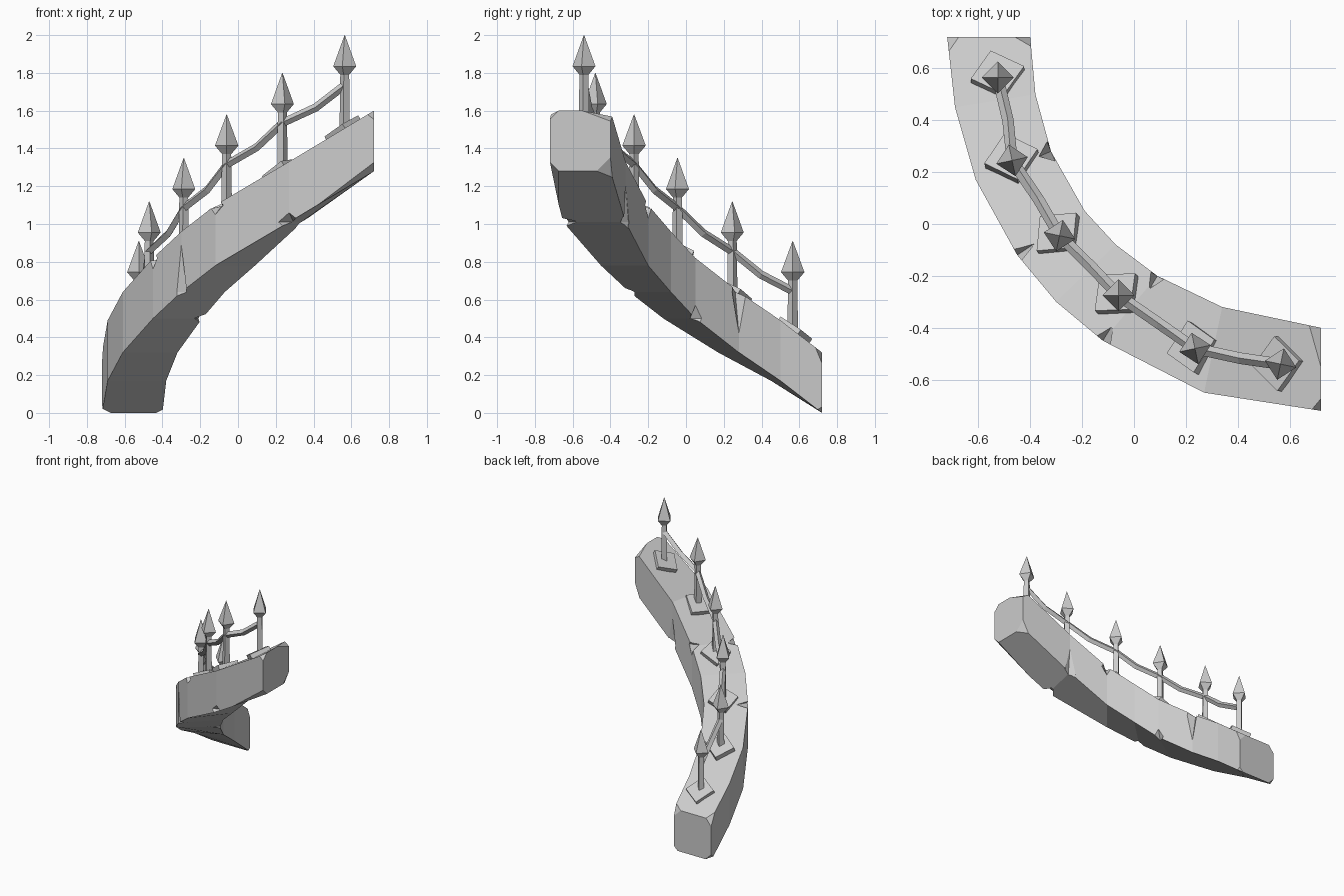
import bpy, bmesh, math
from mathutils import Vector, Matrix
from mathutils.bvhtree import BVHTree

if "Cube" in bpy.data.objects:
    bpy.data.objects.remove(bpy.data.objects["Cube"])

stone = bpy.data.materials.new("stone_grey")
stone.use_nodes = True
GREY = (0.6, 0.6, 0.6, 1)
stone.diffuse_color = GREY
stone.node_tree.nodes["Principled BSDF"].inputs["Base Color"].default_value = GREY


def to_object(name, bm):
    bmesh.ops.recalc_face_normals(bm, faces=bm.faces[:])
    mesh = bpy.data.meshes.new(name)
    bm.to_mesh(mesh)
    mesh.materials.append(stone)
    obj = bpy.data.objects.new(name, mesh)
    bpy.context.collection.objects.link(obj)
    return obj


def loft(bm, rings):
    """Skin a list of vertex rings and cap both ends."""
    loops = [[bm.verts.new(p) for p in ring] for ring in rings]
    for a, b in zip(loops, loops[1:]):
        for i in range(len(a)):
            j = (i + 1) % len(a)
            bm.faces.new((a[i], a[j], b[j], b[i]))
    bm.faces.new(loops[0])
    bm.faces.new(loops[-1])
    bmesh.ops.recalc_face_normals(bm, faces=bm.faces[:])
    bm.normal_update()


# Curved rising wall: outer edge, inner edge and underside height per station
HEIGHT = 0.32
outer = [(-.72, .72), (-.69, .45), (-.61, .17), (-.45, -.12),
         (-.30, -.30), (-.12, -.45), (.27, -.65), (.72, -.72)]
inner = [(-.40, .72), (-.38, .50), (-.32, .28), (-.19, .05),
         (-.07, -.08), (.09, -.20), (.34, -.32), (.72, -.40)]
under = [0, .17, .32, .50, .64, .78, 1.01, 1.28]
rings = [[(*o, z), (*i, z), (*i, z + HEIGHT), (*o, z + HEIGHT)]
         for o, i, z in zip(outer, inner, under)]
bm = bmesh.new()
loft(bm, rings)
surface = BVHTree.FromBMesh(bm)


def break_corner(corner, normal, depth):
    n = Vector(normal).normalized()
    cut = bmesh.ops.bisect_plane(bm, geom=bm.verts[:] + bm.edges[:] + bm.faces[:],
                                 plane_co=Vector(corner) - n * depth, plane_no=n,
                                 clear_outer=True)
    edges = [e for e in cut["geom_cut"] if isinstance(e, bmesh.types.BMEdge)]
    bmesh.ops.edgeloop_fill(bm, edges=edges)


# Broken corners on the two end faces
break_corner(rings[-1][0], (.6, -1, -1), .03)
break_corner(rings[-1][1], (1.5, .6, -.6), .025)
break_corner(rings[-1][2], (.5, .3, .8), .045)
break_corner(rings[-1][3], (.6, -1, 1), .03)
break_corner(rings[0][0], (-1, .7, -1), .03)
break_corner(rings[0][1], (1, .7, -1), .02)
break_corner(rings[0][2], (.6, 1.5, .6), .02)
break_corner(rings[0][3], (-1, 1.2, .8), .025)
wall = to_object("curved_wall", bm)
bm.free()

# Chipped notches: station, ring corner, half sizes along / across / up
chips = [(2, 2, (.045, .05, .22)), (3, 3, (.035, .08, .06)),
         (4, 0, (.04, .04, .25)), (5, 3, (.05, .07, .05)),
         (5, 2, (.04, .06, .07)), (6, 0, (.07, .08, .05)),
         (6, 1, (.05, .03, .20)), (3, 1, (.04, .05, .07))]
bm = bmesh.new()
for station, corner, size in chips:
    p = Vector(rings[station][corner])
    t = Vector(rings[station + 1][corner]) - Vector(rings[station - 1][corner])
    place = (Matrix.Translation(p) @ Matrix.Rotation(math.atan2(t.y, t.x), 4, 'Z')
             @ Matrix.Diagonal((*size, 1)))
    square = [Vector(v) for v in ((1, 0, 0), (0, 1, 0), (-1, 0, 0), (0, -1, 0))]
    belt = [bm.verts.new(place @ v) for v in square]
    for pole in (1, -1):
        tip = bm.verts.new(place @ Vector((0, 0, pole)))
        for i in range(4):
            bm.faces.new((belt[i], belt[(i + 1) % 4], tip))
cutter = to_object("chip_cutter", bm)
bm.free()
cutter.hide_render = True
boolean = wall.modifiers.new("chips", 'BOOLEAN')
boolean.operation = 'DIFFERENCE'
boolean.solver = 'EXACT'
boolean.object = cutter
bpy.context.view_layer.objects.active = wall
bpy.ops.object.modifier_apply(modifier=boolean.name)
bpy.data.objects.remove(cutter)

# Spear-topped posts: x, y, tip height, plate turn in degrees
posts = [(-.525, .565, .91, 60), (-.47, .245, 1.12, 60), (-.287, -.045, 1.35, 0),
         (-.06, -.275, 1.58, -3), (.235, -.48, 1.80, 56), (.565, -.54, 2.0, 50)]
joints = []
for n, (x, y, tip, turn) in enumerate(posts, 1):
    foot, normal, _, _ = surface.ray_cast(Vector((x, y, 3)), Vector((0, 0, -1)))

    # Square shaft with a pointed head
    bm = bmesh.new()
    profile = [(.028, foot.z - .03), (.026, tip - .30), (.024, tip - .21),
               (.062, tip - .165), (.001, tip)]
    spin = math.radians(12 * (n % 3 - 1))
    loft(bm, [[(x + r * math.cos(spin + k * math.pi / 2),
                y + r * math.sin(spin + k * math.pi / 2), z) for k in range(4)]
              for r, z in profile])
    to_object(f"post_{n}", bm)
    bm.free()

    # Foot plate lying on the slope
    bm = bmesh.new()
    tilt = Vector((0, 0, 1)).rotation_difference(normal).to_matrix().to_4x4()
    bmesh.ops.create_cube(bm, size=1, matrix=Matrix.Translation(foot + normal * .012)
                          @ tilt @ Matrix.Rotation(math.radians(turn), 4, 'Z')
                          @ Matrix.Diagonal((.15, .15, .045, 1)))
    to_object(f"foot_plate_{n}", bm)
    bm.free()
    joints.append(Vector((x, y, tip - .265)))

# Sagging handrail with a square section
path = [joints[0]]
for a, b in zip(joints, joints[1:]):
    path += [a.lerp(b, .5) + Vector((.012, -.008, -.018)), b]
bm = bmesh.new()
rail_rings = []
for i, p in enumerate(path):
    t = (path[min(i + 1, len(path) - 1)] - path[max(i - 1, 0)]).normalized()
    side = t.cross(Vector((0, 0, 1))).normalized()
    up = side.cross(t)
    rail_rings.append([p + side * .022, p + up * .022, p - side * .022, p - up * .022])
loft(bm, rail_rings)
to_object("handrail", bm)
bm.free()
